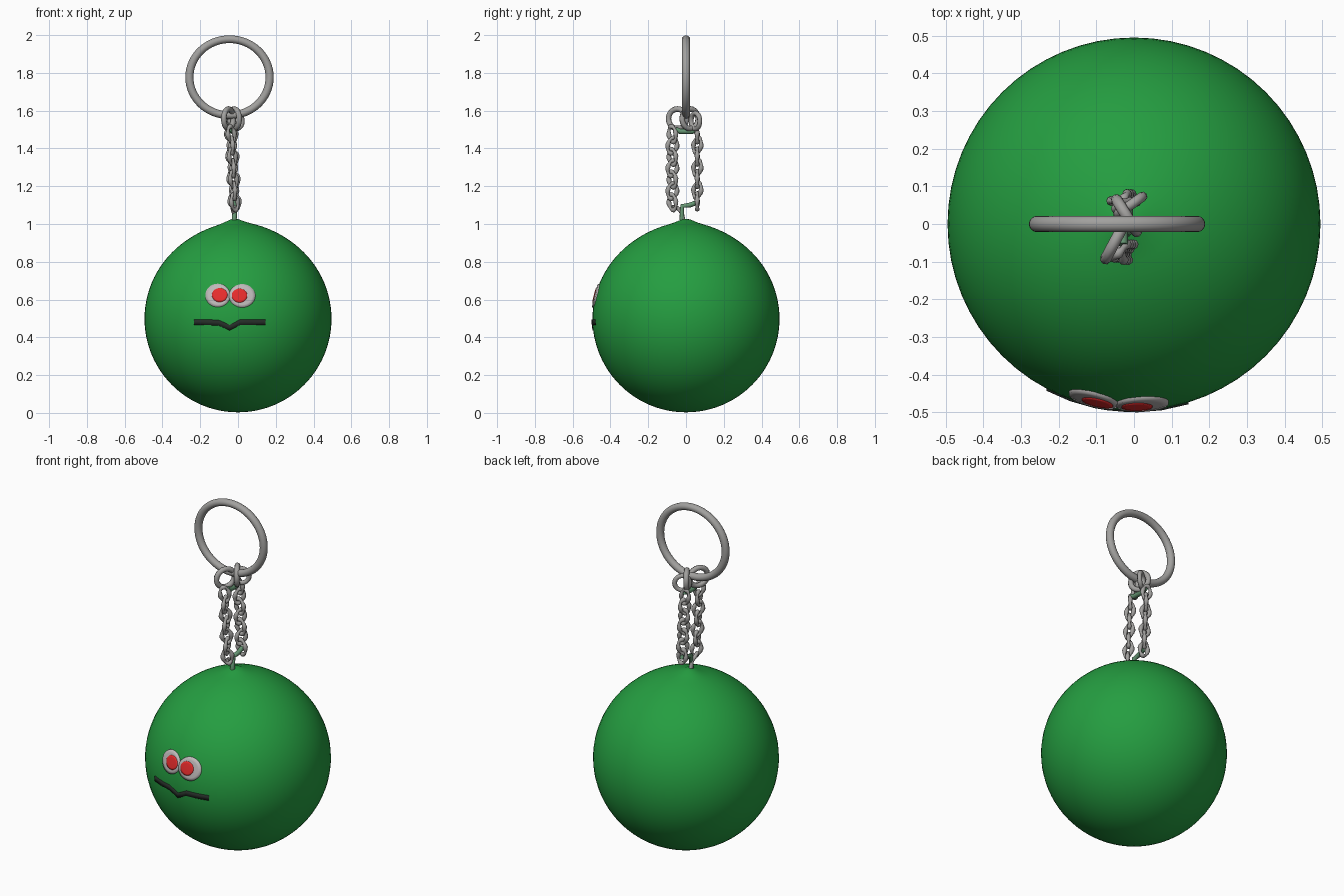
import bpy, bmesh, math
from mathutils import Vector, Matrix

if "Cube" in bpy.data.objects:
    bpy.data.objects.remove(bpy.data.objects["Cube"])


def material(name, rgb):
    m = bpy.data.materials.new(name)
    m.diffuse_color = (*rgb, 1)
    m.use_nodes = True
    m.node_tree.nodes["Principled BSDF"].inputs["Base Color"].default_value = m.diffuse_color
    return m


GREEN = material("ball green", (0.018, 0.34, 0.052))
GREY = material("metal grey", (0.36, 0.355, 0.345))
PALE = material("eye white", (0.52, 0.49, 0.49))
RED = material("pupil red", (0.80, 0.025, 0.025))
BLACK = material("mouth black", (0.018, 0.025, 0.02))
CORD = material("cord green", (0.13, 0.30, 0.17))

R, CZ = 0.495, 0.498


def finish(ob, mat):
    ob.data.materials.append(mat)
    for p in ob.data.polygons:
        p.use_smooth = True
    return ob


def mesh_object(name, bm, mat):
    me = bpy.data.meshes.new(name)
    bm.to_mesh(me)
    bm.free()
    ob = bpy.data.objects.new(name, me)
    bpy.context.collection.objects.link(ob)
    return finish(ob, mat)


def tube(name, pts, radius, mat, radii=None, cyclic=False):
    """Round wire along a list of points, turned into a mesh."""
    cu = bpy.data.curves.new(name, 'CURVE')
    cu.dimensions = '3D'
    cu.bevel_depth = radius
    cu.bevel_resolution = 2
    cu.use_fill_caps = True
    sp = cu.splines.new('POLY')
    sp.points.add(len(pts) - 1)
    for i, p in enumerate(pts):
        sp.points[i].co = (*p, 1)
        sp.points[i].radius = radii[i] if radii else 1
    sp.use_cyclic_u = cyclic
    ob = bpy.data.objects.new(name, cu)
    bpy.context.collection.objects.link(ob)
    bpy.ops.object.select_all(action='DESELECT')
    bpy.context.view_layer.objects.active = ob
    ob.select_set(True)
    bpy.ops.object.convert(target='MESH')
    return finish(bpy.context.object, mat)


def link(name, centre, angle, half_w, half_h, wire, lumpy=0.0, tilt=0.0):
    """Oval chain link standing upright, turned about z by angle."""
    rot = Matrix.Rotation(angle, 3, 'Z') @ Matrix.Rotation(tilt, 3, 'Y')
    n = 20
    pts, radii = [], []
    for i in range(n):
        a = 2 * math.pi * i / n
        pts.append(Vector(centre) + rot @ Vector((half_w * math.cos(a), 0, half_h * math.sin(a))))
        radii.append(1 + lumpy * math.cos(4 * a))
    return tube(name, pts, wire, GREY, radii, True)


# Ball, pulled to a small peak where the chain hangs
bm = bmesh.new()
bmesh.ops.create_uvsphere(bm, u_segments=64, v_segments=48, radius=R)
for v in bm.verts:
    if v.co.z > 0:
        r = math.hypot(v.co.x, v.co.y)
        v.co.z += 0.016 * math.exp(-(r / 0.2) ** 2)
        v.co.z += 0.02 * math.exp(-(math.hypot(v.co.x + 0.02, v.co.y) / 0.05) ** 2)
    v.co.z += CZ
mesh_object("ball", bm, GREEN)


# Face details: thin plates that follow the ball
def on_ball(x, z, lift):
    y = -math.sqrt((R + lift) ** 2 - x * x - (z - CZ) ** 2)
    return (x, y, z)


def disc(name, cx, cz, rx, rz, lift, mat, n=32, rings=4):
    bm = bmesh.new()
    mid = bm.verts.new(on_ball(cx, cz, lift))
    prev = None
    for k in range(1, rings + 2):
        s, h = (k / rings, lift) if k <= rings else (1, -0.002)
        ring = [bm.verts.new(on_ball(cx + s * rx * math.cos(2 * math.pi * i / n),
                                     cz + s * rz * math.sin(2 * math.pi * i / n), h))
                for i in range(n)]
        for i in range(n):
            j = (i + 1) % n
            if prev:
                bm.faces.new((prev[i], ring[i], ring[j], prev[j]))
            else:
                bm.faces.new((mid, ring[i], ring[j]))
        prev = ring
    mesh_object(name, bm, mat)


disc("left_eye", -0.107, 0.622, 0.066, 0.062, 0.006, PALE)
disc("right_eye", 0.022, 0.620, 0.070, 0.062, 0.0065, PALE)
disc("left_pupil", -0.097, 0.624, 0.041, 0.037, 0.009, RED)
disc("right_pupil", 0.008, 0.621, 0.041, 0.037, 0.009, RED)

# Mouth: ribbon with a dip in the middle
path = [(-0.232, 0.480), (-0.17, 0.479), (-0.105, 0.478), (-0.07, 0.463), (-0.045, 0.451),
        (-0.02, 0.463), (0.01, 0.480), (0.075, 0.479), (0.145, 0.479)]
bm = bmesh.new()
prev = None
for x, z in path:
    row = [bm.verts.new(on_ball(x, z + dz, h))
           for dz, h in ((-0.015, -0.002), (-0.014, 0.005), (0.014, 0.005), (0.015, -0.002))]
    if prev:
        for i in range(3):
            bm.faces.new((prev[i], row[i], row[i + 1], prev[i + 1]))
    prev = row
mesh_object("mouth", bm, BLACK)

# Key ring
bpy.ops.mesh.primitive_torus_add(major_segments=64, minor_segments=16, major_radius=0.2125,
                                 minor_radius=0.0215, location=(-0.045, 0, 1.777),
                                 rotation=(math.pi / 2, 0, 0))
key_ring = bpy.context.object
key_ring.name = "key_ring"
key_ring.scale = (1.0, 0.947, 1.0)
finish(key_ring, GREY)

# Two large links hooked on the key ring
link("upper_link_front", (-0.050, -0.045, 1.557), math.radians(62), 0.054, 0.052, 0.015)
link("upper_link_back", (-0.020, 0.022, 1.557), math.radians(-58), 0.050, 0.052, 0.015)
link("upper_link_side", (-0.010, 0.050, 1.545), math.radians(35), 0.040, 0.042, 0.013)

# Two hanging strands of small lumpy links
for side, y, base, z0 in (("front", -0.072, 75, 1.115), ("back", 0.060, 25, 1.12)):
    count = 7
    for i in range(count):
        t = i / (count - 1)
        z = z0 + t * (1.475 - z0)
        x = -0.018 - 0.018 * t
        turn = base + (28 if i % 2 else -28)
        link(f"{side}_strand_link_{i + 1}", (x, y, z), math.radians(turn),
             0.025, 0.042, 0.0105, 0.28, math.radians(12 if i % 2 else -12))

# Green cords joining the strands, and the tie into the ball
tube("upper_cord", [(-0.03, -0.055, 1.500), (-0.03, -0.03, 1.490), (-0.03, 0.03, 1.490),
                    (-0.03, 0.06, 1.500)], 0.014, CORD)
tube("lower_cord", [(-0.015, 0.06, 1.115), (-0.015, 0.02, 1.100), (-0.017, -0.02, 1.095),
                    (-0.02, -0.022, 1.02)], 0.013, CORD)
tube("front_tie", [(-0.02, -0.075, 1.09), (-0.03, -0.045, 1.085), (-0.022, -0.022, 1.06),
                   (-0.02, -0.012, 1.01)], 0.011, GREY)
